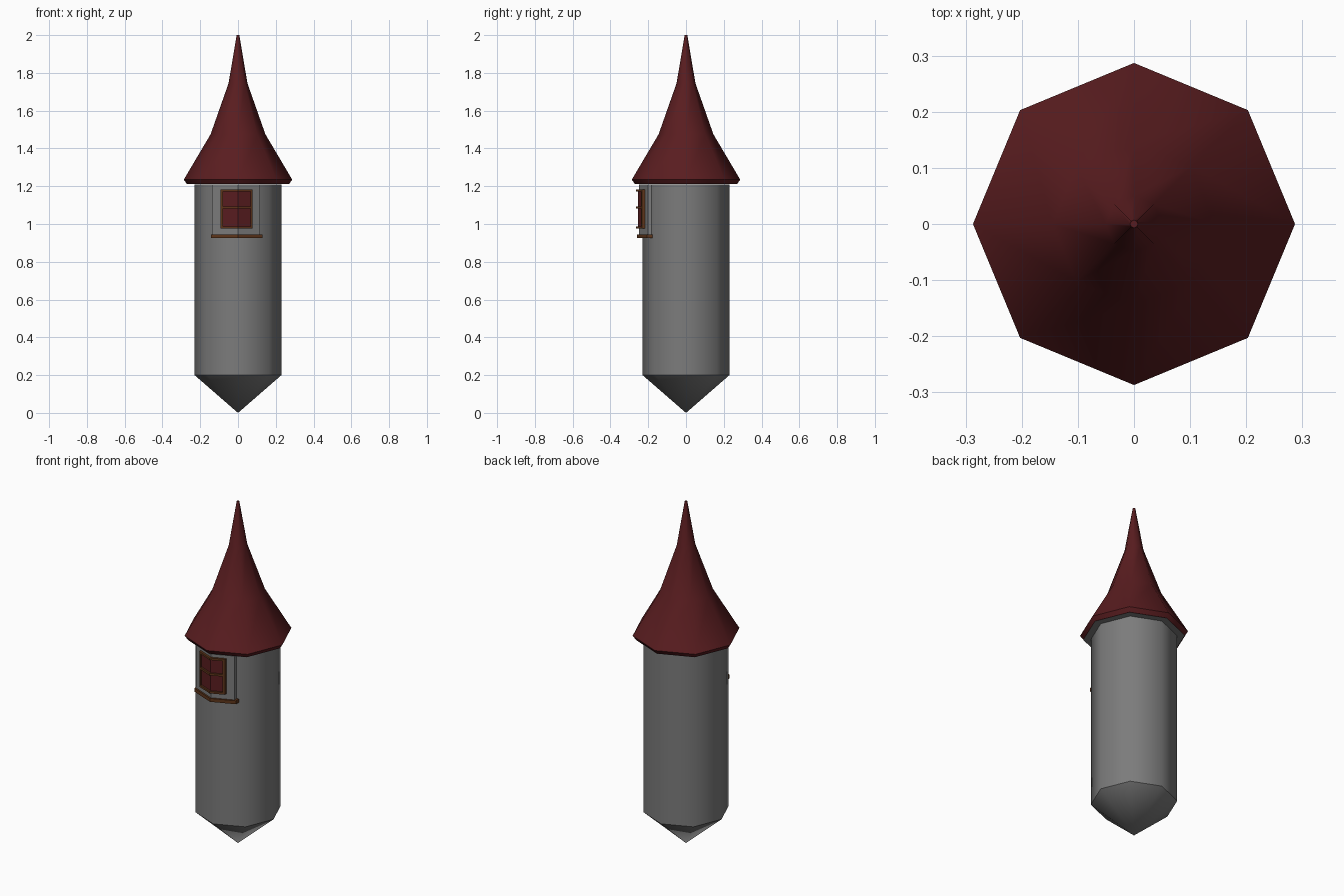
import bpy, bmesh, math

if "Cube" in bpy.data.objects:
    bpy.data.objects.remove(bpy.data.objects["Cube"])

R = 0.23                              # wall corner radius
SLOPE = math.tan(math.radians(22.5))  # how the octagon walls fall back from the front corner


def material(name, rgb):
    m = bpy.data.materials.new(name)
    m.diffuse_color = (*rgb, 1)
    m.use_nodes = True
    m.node_tree.nodes["Principled BSDF"].inputs["Base Color"].default_value = m.diffuse_color
    return m


STONE = material("stone", (0.2, 0.2, 0.2))
RED = material("red", (0.1, 0.012, 0.014))
WOOD = material("wood", (0.11, 0.035, 0.01))


def finish(bm, name, mat, smooth=None):
    bmesh.ops.recalc_face_normals(bm, faces=bm.faces)
    mesh = bpy.data.meshes.new(name)
    bm.to_mesh(mesh)
    bm.free()
    mesh.materials.append(mat)
    ob = bpy.data.objects.new(name, mesh)
    bpy.context.collection.objects.link(ob)
    if smooth:
        bpy.ops.object.select_all(action='DESELECT')
        ob.select_set(True)
        bpy.context.view_layer.objects.active = ob
        bpy.ops.object.shade_smooth_by_angle(angle=math.radians(smooth))
    return ob


def octagon_lathe(name, profile, mat):
    """Eight-sided solid from (radius, z) rings; both ends are capped."""
    bm = bmesh.new()
    rings = []
    for r, z in profile:
        if r == 0:
            rings.append([bm.verts.new((0, 0, z))] * 8)
        else:
            rings.append([bm.verts.new((r * math.cos(k * math.pi / 4),
                                        r * math.sin(k * math.pi / 4), z)) for k in range(8)])
    for a, b in zip(rings, rings[1:]):
        for k in range(8):
            n = (k + 1) % 8
            bm.faces.new(list(dict.fromkeys((a[k], a[n], b[n], b[k]))))
    for ring in (rings[0], rings[-1]):
        if len(set(ring)) == 8:
            bm.faces.new(ring)
    return finish(bm, name, mat, 46)


def wrapped_slab(name, x0, x1, z0, z1, d0, d1, mat):
    """Slab bent round the front corner, from depth d0 to d1 outside the wall."""
    xs = [x0, 0, x1] if x0 < 0 < x1 else [x0, x1]
    outline = [(x, -R - d1 + SLOPE * abs(x)) for x in xs]
    outline += [(x, -R - d0 + SLOPE * abs(x)) for x in reversed(xs)]
    bm = bmesh.new()
    base = bm.faces.new([bm.verts.new((x, y, z0)) for x, y in outline])
    top = bmesh.ops.extrude_face_region(bm, geom=[base])["geom"]
    bmesh.ops.translate(bm, vec=(0, 0, z1 - z0),
                        verts=[v for v in top if isinstance(v, bmesh.types.BMVert)])
    return finish(bm, name, mat)


# Tower wall with pointed base and eave underside
octagon_lathe("tower_wall", [(0, 0), (R, 0.2), (R, 1.21), (0.27, 1.21)], STONE)

# Flared spire roof with slanted eave lip
octagon_lathe("spire_roof", [(0.27, 1.211), (0.287, 1.235), (0.145, 1.475),
                             (0.05, 1.745), (0.007, 2.0)], RED)

# Raised surround, sill and glass
wrapped_slab("window_surround", -0.138, 0.117, 0.94, 1.21, -0.01, 0.02, STONE)
wrapped_slab("window_sill", -0.142, 0.13, 0.925, 0.945, -0.005, 0.03, WOOD)
wrapped_slab("window_glass", -0.085, 0.07, 0.985, 1.178, 0.01, 0.024, RED)

# Window frame: three rails and two jambs
for name, z in (("bottom_rail", 0.982), ("middle_rail", 1.087), ("top_rail", 1.177)):
    wrapped_slab(name, -0.092, 0.077, z - 0.006, z + 0.006, 0.015, 0.034, WOOD)
for name, x in (("left_jamb", -0.086), ("right_jamb", 0.071)):
    wrapped_slab(name, x - 0.006, x + 0.006, 0.976, 1.183, 0.015, 0.034, WOOD)
